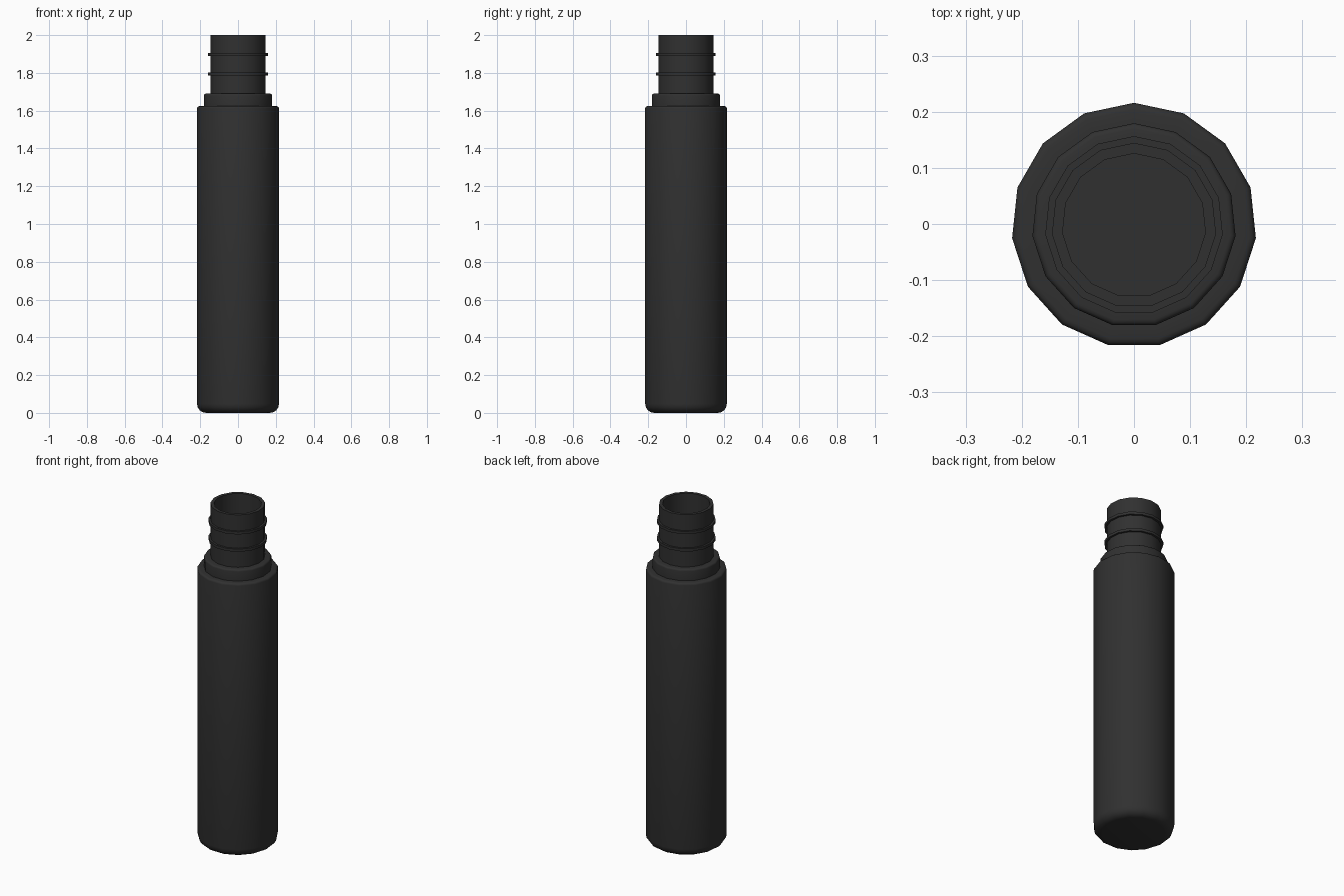
import bpy, bmesh, math

if "Cube" in bpy.data.objects:
    bpy.data.objects.remove(bpy.data.objects["Cube"])

SIDES = 15
Y_SHIFT = -0.0024  # centres the odd-sided outline on y

dark = bpy.data.materials.new("dark_plastic")
dark.diffuse_color = (0.03, 0.03, 0.03, 1)
dark.use_nodes = True
dark.node_tree.nodes["Principled BSDF"].inputs["Base Color"].default_value = dark.diffuse_color


def lathe(name, profile, closed=False):
    """Turn an (r, z) profile around z; points with r = 0 become poles."""
    bm = bmesh.new()
    rings = []
    for r, z in profile:
        if r == 0:
            rings.append([bm.verts.new((0, Y_SHIFT, z))] * SIDES)
        else:
            rings.append([bm.verts.new((r * math.sin(a), r * math.cos(a) + Y_SHIFT, z))
                          for a in (2 * math.pi * i / SIDES for i in range(SIDES))])
    pairs = list(zip(rings, rings[1:]))
    if closed:
        pairs.append((rings[-1], rings[0]))
    for lo, hi in pairs:
        for i in range(SIDES):
            j = (i + 1) % SIDES
            quad = [lo[i], lo[j], hi[j], hi[i]]
            bm.faces.new(list(dict.fromkeys(quad)))
    bmesh.ops.recalc_face_normals(bm, faces=bm.faces)
    mesh = bpy.data.meshes.new(name)
    bm.to_mesh(mesh)
    bm.free()
    mesh.materials.append(dark)
    obj = bpy.data.objects.new(name, mesh)
    bpy.context.collection.objects.link(obj)
    bpy.ops.object.select_all(action='DESELECT')
    obj.select_set(True)
    bpy.context.view_layer.objects.active = obj
    bpy.ops.object.shade_smooth_by_angle(angle=math.radians(35))
    return obj


def fillet(r, z, size, start, end, steps=4):
    """Rounded outer corner centred at (r, z), angles in degrees."""
    return [(r + size * math.cos(math.radians(a)), z + size * math.sin(math.radians(a)))
            for a in (start + (end - start) * k / steps for k in range(steps + 1))]


# Hollow bottle: base, wall, shoulder, collar, neck, then back down inside
outer = ([(0, 0)] + fillet(0.1704, 0.048, 0.048, -90, 0)
         + fillet(0.2064, 1.612, 0.012, 0, 90, 3)
         + [(0.182, 1.624)] + fillet(0.172, 1.68, 0.01, 0, 90, 3)
         + [(0.147, 1.69), (0.147, 2.0)])
inner = [(0.128, 2.0), (0.128, 1.67), (0.163, 1.67), (0.163, 1.604),
         (0.199, 1.604), (0.199, 0.048), (0.17, 0.02), (0, 0.02)]
lathe("bottle", outer + inner)

# Raised rings around the neck
for k, z in enumerate((1.795, 1.898)):
    lathe(f"neck_ring_{k + 1}",
          [(0.14, z - 0.008), (0.159, z - 0.008), (0.159, z + 0.008), (0.14, z + 0.008)],
          closed=True)
